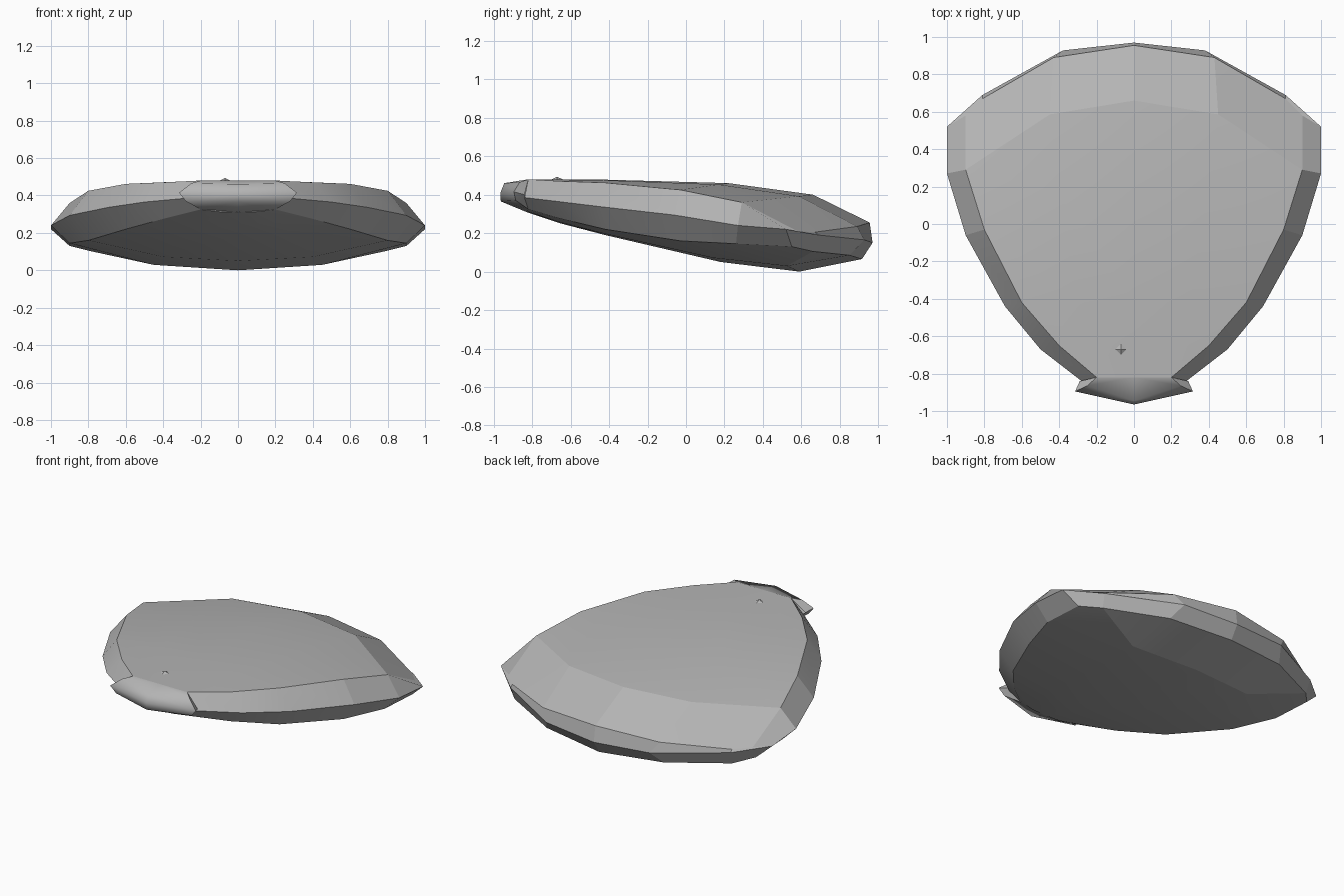
import bpy, bmesh, math
from mathutils import Vector as V

if "Cube" in bpy.data.objects:
    bpy.data.objects.remove(bpy.data.objects["Cube"])

# Mid-grey finish shared by all parts
grey = bpy.data.materials.new("mid_grey")
grey.diffuse_color = (.46, .46, .46, 1)
grey.use_nodes = True
grey.node_tree.nodes["Principled BSDF"].inputs["Base Color"].default_value = grey.diffuse_color


def finish(name, faces, angle):
    """Mirror half-faces across x = 0, weld, and smooth only shallow edges."""
    bm = bmesh.new()
    for side in (1, -1):
        for f in faces:
            bm.faces.new([bm.verts.new((p[0] * side, p[1], p[2])) for p in f])
    bmesh.ops.remove_doubles(bm, verts=bm.verts, dist=0.0005)
    bmesh.ops.recalc_face_normals(bm, faces=bm.faces)
    me = bpy.data.meshes.new(name)
    bm.to_mesh(me)
    bm.free()
    me.materials.append(grey)
    ob = bpy.data.objects.new(name, me)
    bpy.context.collection.objects.link(ob)
    bpy.ops.object.select_all(action='DESELECT')
    ob.select_set(True)
    bpy.context.view_layer.objects.active = ob
    bpy.ops.object.shade_smooth_by_angle(angle=math.radians(angle))
    return ob


# Half outlines, front to back: upper rim, widest line, lower rim
upper = [(.2, -.82, .48), (.4, -.65, .47), (.6, -.42, .462), (.8, -.03, .425),
         (.9, .29, .36), (.9, .58, .21), (.81, .67, .205), (.43, .89, .235), (0, .955, .255)]
widest = [(.28, -.84, .385), (.5, -.67, .365), (.69, -.44, .337), (.9, -.06, .294),
          (1, .27, .24), (1, .52, .22), (.81, .69, .19), (.38, .928, .165), (0, .97, .15)]
lower = [(.2, -.82, .325), (.4, -.65, .275), (.6, -.42, .22), (.8, -.03, .16),
         (.9, .26, .145), (.9, .55, .13), (.8, .66, .105), (.43, .85, .085), (0, .915, .065)]
# Centre lines (y, z) of the top and underside
top_line = [(-.82, .48), (-.65, .48), (-.42, .478), (.22, .46), (.66, .40)]
under_line = [(-.83, .31), (-.65, .25), (-.42, .19), (.18, .05), (.59, 0)]

faces = []

# Bevelled side bands
for a, b in ((upper, widest), (widest, lower)):
    for i in range(len(a) - 1):
        faces.append([a[i], a[i + 1], b[i + 1], b[i]])

# Domed top and underside, closed at the front
front = (0, -.86, .4)
for rim, line in ((upper, top_line), (lower, under_line)):
    cen = [V((0, y, z)) for y, z in line]
    mid = []
    for r, c in zip(rim, cen):
        m = V(r).lerp(c, .8)
        m.x = r[0] * .5
        mid.append(m)
    for i in range(4):
        faces.append([cen[i], cen[i + 1], mid[i + 1], mid[i]])
        faces.append([mid[i], mid[i + 1], rim[i + 1], rim[i]])
    faces += [[rim[4], rim[5], rim[6], mid[4]], [mid[4], rim[6], rim[7]],
              [mid[4], rim[7], rim[8], cen[4]],
              [front, cen[0], mid[0], rim[0], widest[0]]]
finish("shell_body", faces, 11)

# Rounded front lip
lip_mid = [(0, -.82, .48), (0, -.945, .46), (0, -.965, .41), (0, -.963, .365), (0, -.83, .31)]
lip_end = [(.2, -.82, .48), (.25, -.865, .465), (.315, -.895, .415), (.28, -.885, .37), (.2, -.82, .325)]
inner = (.29, -.84, .40)
lip = [[lip_mid[i], lip_mid[i + 1], lip_end[i + 1], lip_end[i]] for i in range(4)]
lip_ob = finish("front_lip", lip, 85)
lip_cap = [[inner, lip_end[i], lip_end[i + 1]] for i in range(4)]
finish("lip_ends", lip_cap, 20)

# Tiny raised flake near the front of the top
bpy.ops.mesh.primitive_cone_add(vertices=4, radius1=.03, radius2=0, depth=.014,
                                location=(-.07, -.67, .486))
flake = bpy.context.object
flake.name = "top_flake"
flake.data.materials.append(grey)
